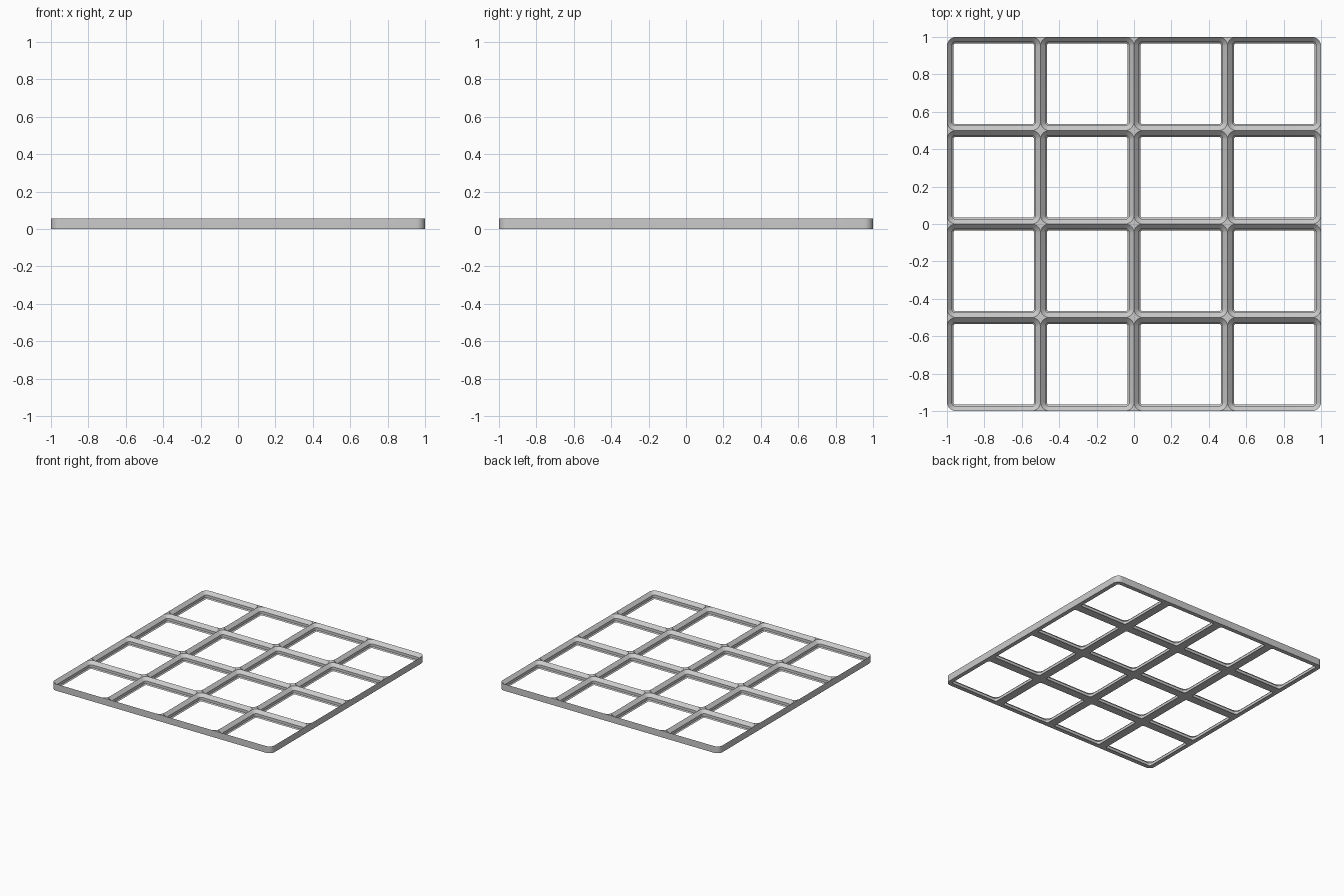
import bpy, bmesh, math

if "Cube" in bpy.data.objects:
    bpy.data.objects.remove(bpy.data.objects["Cube"])

S = 2 / 168            # 168 units wide grid scaled to 2
N, CELL = 4, 42 * S    # cells per side, cell pitch
R, SEG = 4 * S, 8      # corner radius, arc segments
H = 4.65 * S

# pocket profile: (inset from cell edge, height), top to bottom
PROFILE = [(0, H), (2.15 * S, 2.5 * S), (2.15 * S, 0.7 * S), (2.85 * S, 0)]
CORNERS = [(1, 1), (-1, 1), (-1, -1), (1, -1)]

bm = bmesh.new()
cache = {}


def vert(x, y, z):
    key = (round(x, 5), round(y, 5), round(z, 5))
    if key not in cache:
        cache[key] = bm.verts.new((x, y, z))
    return cache[key]


def face(*vs):
    vs = list(dict.fromkeys(vs))
    if len(vs) > 2 and not bm.faces.get(vs):
        bm.faces.new(vs)


def ring(cx, cy, inset, z, square=()):
    """Rounded square loop; corners listed in square run out to a sharp point."""
    h, r, out = CELL / 2 - inset, R - inset, []
    for i, (sx, sy) in enumerate(CORNERS):
        for k in range(SEG + 1):
            a = math.pi / 2 * (i + k / SEG)
            x = sx * (h - r) + r * math.cos(a)
            y = sy * (h - r) + r * math.sin(a)
            if i in square and 0 < k < SEG:
                x, y = sx * h, sy * h
            out.append(vert(cx + x, cy + y, z))
    return out


def bridge(a, b):
    for k in range(len(a)):
        j = (k + 1) % len(a)
        face(a[k], a[j], b[j], b[k])


walls = {}
for ix in range(N):
    for iy in range(N):
        cx, cy = (ix - (N - 1) / 2) * CELL, (iy - (N - 1) / 2) * CELL
        # only the four corners of the whole plate are rounded outside
        square = [i for i, (sx, sy) in enumerate(CORNERS)
                  if abs(cx + sx * CELL / 2) + abs(cy + sy * CELL / 2) < N * CELL - 0.01]
        rings = [ring(cx, cy, d, z) for d, z in PROFILE]
        top = ring(cx, cy, 0, H, square)
        base = ring(cx, cy, 0, 0, square)
        # stepped pocket sides, flat tops at crossings, underside
        for a, b in zip([top] + rings, rings + [base]):
            bridge(a, b)
        for k in range(len(top)):
            j = (k + 1) % len(top)
            if top[k] != top[j]:
                walls.setdefault(frozenset((top[k], top[j])), []).append(
                    (top[k], top[j], base[j], base[k]))

# outer walls: perimeter segments belonging to one cell only
for quads in walls.values():
    if len(quads) == 1:
        face(*quads[0])

bmesh.ops.recalc_face_normals(bm, faces=bm.faces[:])
mesh = bpy.data.meshes.new("grid_baseplate")
bm.to_mesh(mesh)
bm.free()

grey = bpy.data.materials.new("light grey")
grey.diffuse_color = (0.6, 0.6, 0.6, 1)
grey.use_nodes = True
grey.node_tree.nodes["Principled BSDF"].inputs["Base Color"].default_value = grey.diffuse_color
mesh.materials.append(grey)
plate = bpy.data.objects.new("grid_baseplate", mesh)
bpy.context.collection.objects.link(plate)
bpy.context.view_layer.objects.active = plate
plate.select_set(True)
bpy.ops.object.shade_smooth_by_angle(angle=math.radians(30))
